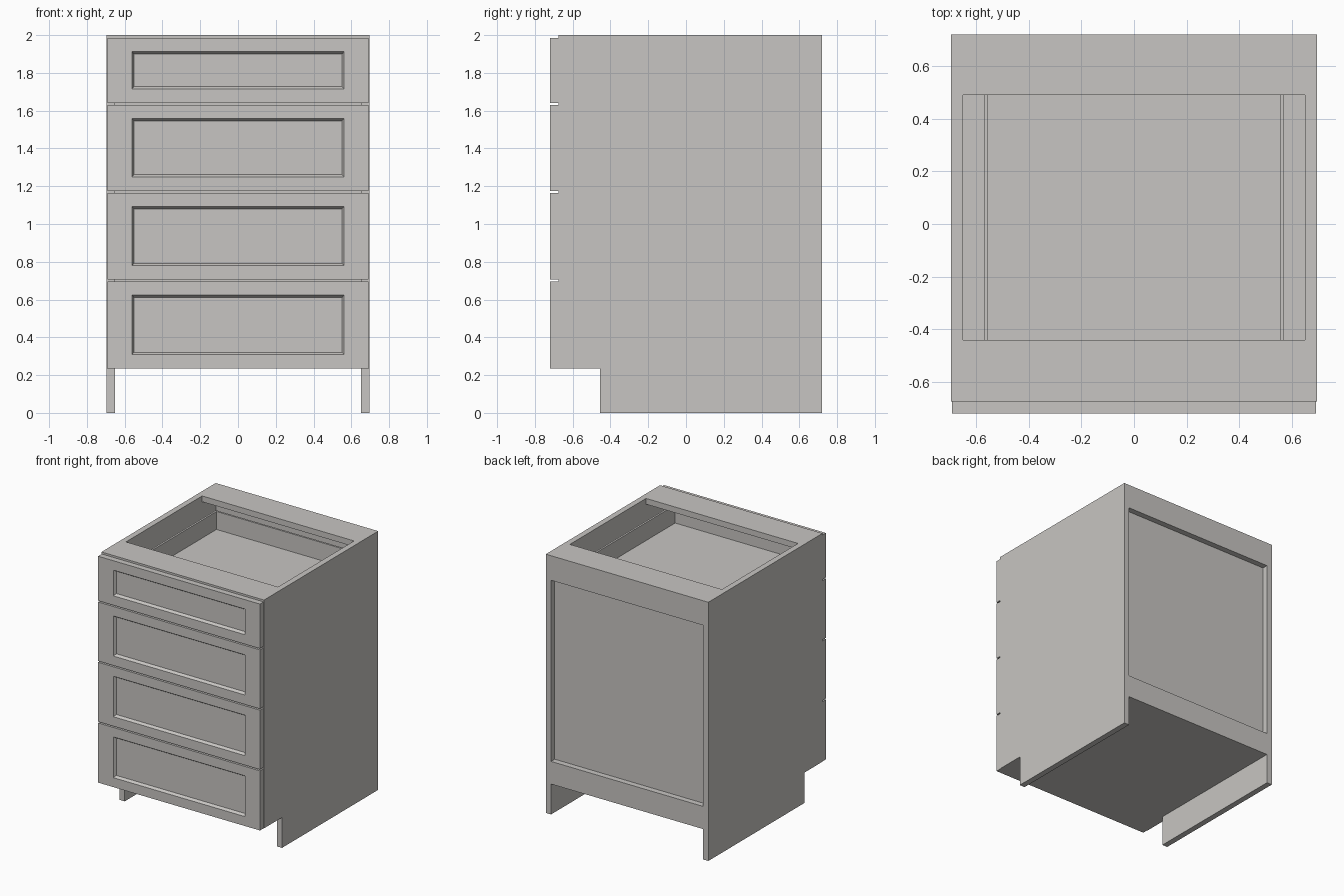
import bpy, bmesh

if "Cube" in bpy.data.objects:
    bpy.data.objects.remove(bpy.data.objects["Cube"])

paint = bpy.data.materials.new("warm_grey_paint")
paint.diffuse_color = (0.575, 0.56, 0.54, 1)
paint.use_nodes = True
paint.node_tree.nodes["Principled BSDF"].inputs["Base Color"].default_value = paint.diffuse_color


def finish(bm, name):
    bmesh.ops.recalc_face_normals(bm, faces=bm.faces)
    mesh = bpy.data.meshes.new(name)
    bm.to_mesh(mesh)
    bm.free()
    mesh.materials.append(paint)
    obj = bpy.data.objects.new(name, mesh)
    bpy.context.collection.objects.link(obj)
    return obj


def add_box(bm, x, y, z):
    """Add a box spanning the (min, max) pairs x, y, z."""
    verts = bmesh.ops.create_cube(bm, size=1)["verts"]
    for v in verts:
        v.co = [lo + (c + 0.5) * (hi - lo) for c, (lo, hi) in zip(v.co, (x, y, z))]
    return verts


def box(name, x, y, z):
    bm = bmesh.new()
    add_box(bm, x, y, z)
    return finish(bm, name)


W, IN = 0.695, 0.65            # outer and inner half widths
FRONT, BACK = -0.675, 0.72     # carcass depth range
T = 0.045                      # board thickness
KICK = 0.235                   # toe space height


# Side panels with a toe notch
def side_panel(name, x0, x1):
    outline = [(-0.455, 0), (BACK, 0), (BACK, 2), (FRONT, 2), (FRONT, KICK), (-0.455, KICK)]
    bm = bmesh.new()
    face = bm.faces.new([bm.verts.new((x0, y, z)) for y, z in outline])
    ext = bmesh.ops.extrude_face_region(bm, geom=[face])
    for v in ext["geom"]:
        if isinstance(v, bmesh.types.BMVert):
            v.co.x = x1
    finish(bm, name)


side_panel("left_side_panel", -W, -IN)
side_panel("right_side_panel", IN, W)

# Carcass boards
box("bottom_panel", (-IN, IN), (FRONT, BACK), (KICK, KICK + T))
box("front_top_stretcher", (-IN, IN), (FRONT, -0.44), (2 - T, 2))
box("back_top_stretcher", (-IN, IN), (0.49, BACK), (2 - T, 2))
box("back_upper_rail", (-IN, IN), (BACK - T, BACK), (1.81, 2 - T))
box("back_lower_rail", (-IN, IN), (BACK - T, BACK), (KICK + T, 0.41))
box("back_panel", (-IN, IN), (0.66, BACK - T), (KICK + T, 2 - T))


# Drawer front with a bevelled recessed centre panel
def drawer_front(name, z0, z1):
    bm = bmesh.new()
    y0 = -0.72
    add_box(bm, (-0.692, 0.692), (y0, FRONT), (z0, z1))
    bm.normal_update()
    face = min(bm.faces, key=lambda f: f.calc_center_median().y)
    # frame, then sloped edge, each by an inset whose corners are placed exactly
    for half, margin, depth in ((0.562, 0.073, 0), (0.55, 0.086, 0.02)):
        bmesh.ops.inset_region(bm, faces=[face], thickness=0.01)
        mid = (z0 + z1) / 2
        for v in face.verts:
            v.co.x = half if v.co.x > 0 else -half
            v.co.z = z1 - margin if v.co.z > mid else z0 + margin
            v.co.y = y0 + depth
    finish(bm, name)


# Open drawer box behind a front
def drawer_box(name, z0, z1):
    lo, hi = z0 + 0.095, z1 - 0.095
    y0, y1, t = FRONT, 0.545, 0.015
    bm = bmesh.new()
    for s in (-1, 1):
        add_box(bm, sorted((s * 0.555, s * 0.57)), (y0, y1), (lo, hi))
    add_box(bm, (-0.555, 0.555), (y0, y0 + t), (lo, hi))
    add_box(bm, (-0.555, 0.555), (y1 - t, y1), (lo, hi))
    add_box(bm, (-0.555, 0.555), (y0 + t, y1 - t), (lo, lo + t))
    finish(bm, name)


levels = [(KICK, 0.696), (0.706, 1.165), (1.175, 1.631), (1.641, 1.985)]
for i, (z0, z1) in enumerate(levels, 1):
    drawer_front(f"drawer_front_{i}", z0, z1)
    drawer_box(f"drawer_box_{i}", z0, z1)
